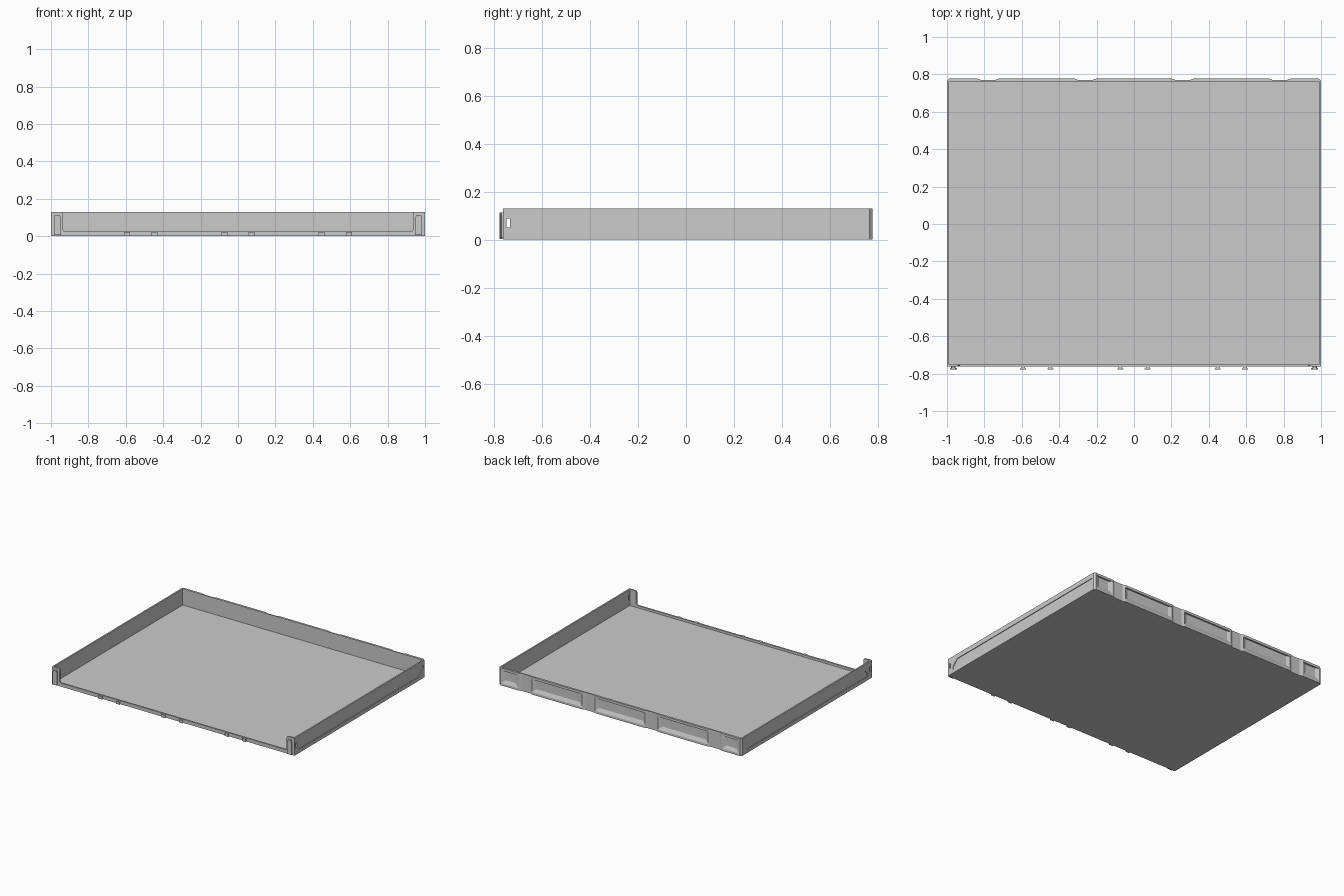
import bpy, bmesh
from mathutils import Vector

if "Cube" in bpy.data.objects:
    bpy.data.objects.remove(bpy.data.objects["Cube"])

YF, YB, H = -0.763, 0.777, 0.13      # front face, back face, height
MAPS = {'X': lambda u, v, w: (w, u, v),
        'Y': lambda u, v, w: (u, w, v),
        'Z': lambda u, v, w: (u, v, w)}


def loft(name, axis, prof_a, a, prof_b, b):
    """Solid between two matching 2D profiles placed at a and b along an axis."""
    bm = bmesh.new()
    f = MAPS[axis]
    lo = [bm.verts.new(f(u, v, a)) for u, v in prof_a]
    hi = [bm.verts.new(f(u, v, b)) for u, v in prof_b]
    n = len(lo)
    bm.faces.new(lo)
    bm.faces.new(hi[::-1])
    for i in range(n):
        j = (i + 1) % n
        bm.faces.new((lo[i], hi[i], hi[j], lo[j]))
    bmesh.ops.recalc_face_normals(bm, faces=bm.faces)
    me = bpy.data.meshes.new(name)
    bm.to_mesh(me)
    bm.free()
    ob = bpy.data.objects.new(name, me)
    bpy.context.collection.objects.link(ob)
    return ob


def prism(name, axis, prof, a, b):
    return loft(name, axis, prof, a, prof, b)


def rect(u0, u1, v0, v1):
    return [(u0, v0), (u1, v0), (u1, v1), (u0, v1)]


def cut(target, cutter):
    cutter.hide_render = True
    m = target.modifiers.new("cut", 'BOOLEAN')
    m.operation, m.solver, m.object = 'DIFFERENCE', 'EXACT', cutter
    dg = bpy.context.evaluated_depsgraph_get()
    dg.update()
    me = bpy.data.meshes.new_from_object(target.evaluated_get(dg))
    target.modifiers.clear()
    target.data = me
    bpy.data.objects.remove(cutter)


# Tray shell with chamfered back corners
c = 0.012
tray = prism("tray", 'Z', [(-1, YF), (1, YF), (1, YB - c), (1 - c, YB),
                           (-1 + c, YB), (-1, YB - c)], 0, H)
cut(tray, prism("cavity", 'Z', rect(-0.989, 0.989, YF + 0.012, 0.761), 0.009, 0.3))

# Front opening with softened corners, leaving a low lip and corner flanges
half = [(0.924, 0.026), (0.932, 0.029), (0.936, 0.038), (0.936, 0.118),
        (0.94, 0.127), (0.948, H), (0.948, 0.2)]
opening = half + [(-x, z) for x, z in reversed(half)]
cut(tray, prism("front_opening", 'Y', opening, YF - 0.05, YF + 0.03))

# Side panels recessed into the outer walls, and the small slot near the front
panel = [(-0.712, 0.028), (0.705, 0.028), (0.753, 0.076), (0.753, 0.094),
         (-0.665, 0.094), (-0.712, 0.05)]
for s in (-1, 1):
    cut(tray, prism("side_panel_cut", 'X', panel, s * 0.995, s * 1.1))
cut(tray, prism("side_slot_cut", 'X', rect(-0.749, -0.734, 0.05, 0.088), -1.2, 1.2))

# Back pockets with sloping sides and base
pockets = [(x - 0.21, x + 0.21) for x in (-0.52, 0, 0.52)] + [(0.84, 0.982), (-0.982, -0.84)]
for x0, x1 in pockets:
    t = 0.03
    cut(tray, loft("pocket_cut", 'Y', rect(x0, x1, 0.016, 0.112), YB + 0.0005,
                   rect(x0 + t, x1 - t, 0.042, 0.112), YB - 0.012))

# Shallow finger notches running down the back between pockets
for x in (-0.78, -0.26, 0.26, 0.78):
    cut(tray, prism("notch_cut", 'Z', [(x - 0.06, YB + 0.001), (x + 0.06, YB + 0.001),
                                       (x + 0.035, YB - 0.008), (x - 0.035, YB - 0.008)], -0.1, 0.3))


def dovetail(x, w):
    """Plan profile that widens away from the front face."""
    y0, y1 = YF + 0.001, -0.777
    return [(x - w * 0.6, y0), (x + w * 0.6, y0), (x + w * 0.6, y0 - 0.006),
            (x + w, y1 + 0.004), (x + w, y1), (x - w, y1), (x - w, y1 + 0.004),
            (x - w * 0.6, y0 - 0.006)]


# Small connector tabs along the lip
for x in (-0.52, 0, 0.52):
    for s in (-1, 1):
        prism("connector_tab", 'Z', dovetail(x + s * 0.073, 0.016), 0.002, 0.022)

# Tall connector rails on the corner flanges, with tapered tops
for s in (-1, 1):
    prism("corner_rail", 'Z', dovetail(s * 0.966, 0.019), 0.006, 0.1)
    loft("corner_rail_cap", 'Z', dovetail(s * 0.966, 0.019), 0.1,
         dovetail(s * 0.966, 0.012), 0.113)
